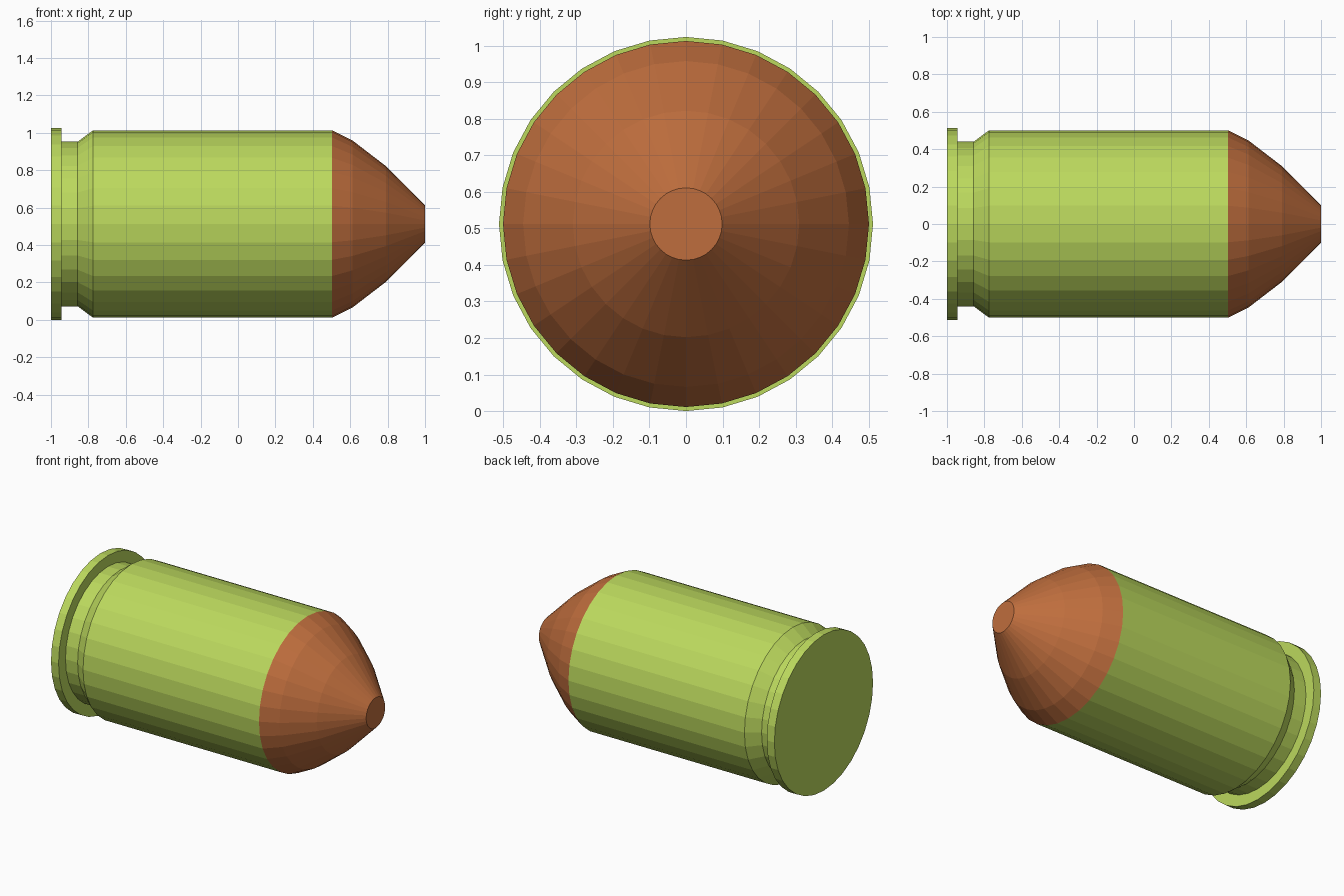
import bpy, bmesh
from math import sin, cos, pi

if "Cube" in bpy.data.objects:
    bpy.data.objects.remove(bpy.data.objects["Cube"])

SIDES = 32
AXIS_Z = 0.512


def material(name, color):
    mat = bpy.data.materials.new(name)
    mat.diffuse_color = (*color, 1)
    mat.use_nodes = True
    mat.node_tree.nodes["Principled BSDF"].inputs["Base Color"].default_value = mat.diffuse_color
    return mat


def lathe_x(name, profile, mat, cap_start=False, cap_end=False):
    """Revolve (x, radius) points around the x axis, flat shaded."""
    bm = bmesh.new()
    rings = []
    for x, r in profile:
        rings.append([bm.verts.new((x, r * sin(2 * pi * i / SIDES), r * cos(2 * pi * i / SIDES)))
                      for i in range(SIDES)])
    for a, b in zip(rings, rings[1:]):
        for i in range(SIDES):
            j = (i + 1) % SIDES
            bm.faces.new((a[i], b[i], b[j], a[j]))
    if cap_start:
        bm.faces.new(rings[0])
    if cap_end:
        bm.faces.new(rings[-1][::-1])
    mesh = bpy.data.meshes.new(name)
    bm.to_mesh(mesh)
    bm.free()
    mesh.materials.append(mat)
    obj = bpy.data.objects.new(name, mesh)
    obj.location.z = AXIS_Z
    bpy.context.collection.objects.link(obj)
    return obj


brass = material("brass_green", (0.50, 0.69, 0.11))
copper = material("copper", (0.52, 0.155, 0.047))

# Casing: rim, extractor groove, bevel, straight wall
lathe_x("casing", [(-1.0, 0.512), (-0.945, 0.512), (-0.945, 0.44), (-0.857, 0.44),
                   (-0.775, 0.501), (0.503, 0.501)], brass, cap_start=True)

# Bullet: rounded cone with a flat tip
lathe_x("bullet_tip", [(0.503, 0.501), (0.613, 0.446), (0.79, 0.31), (1.0, 0.099)],
        copper, cap_end=True)
